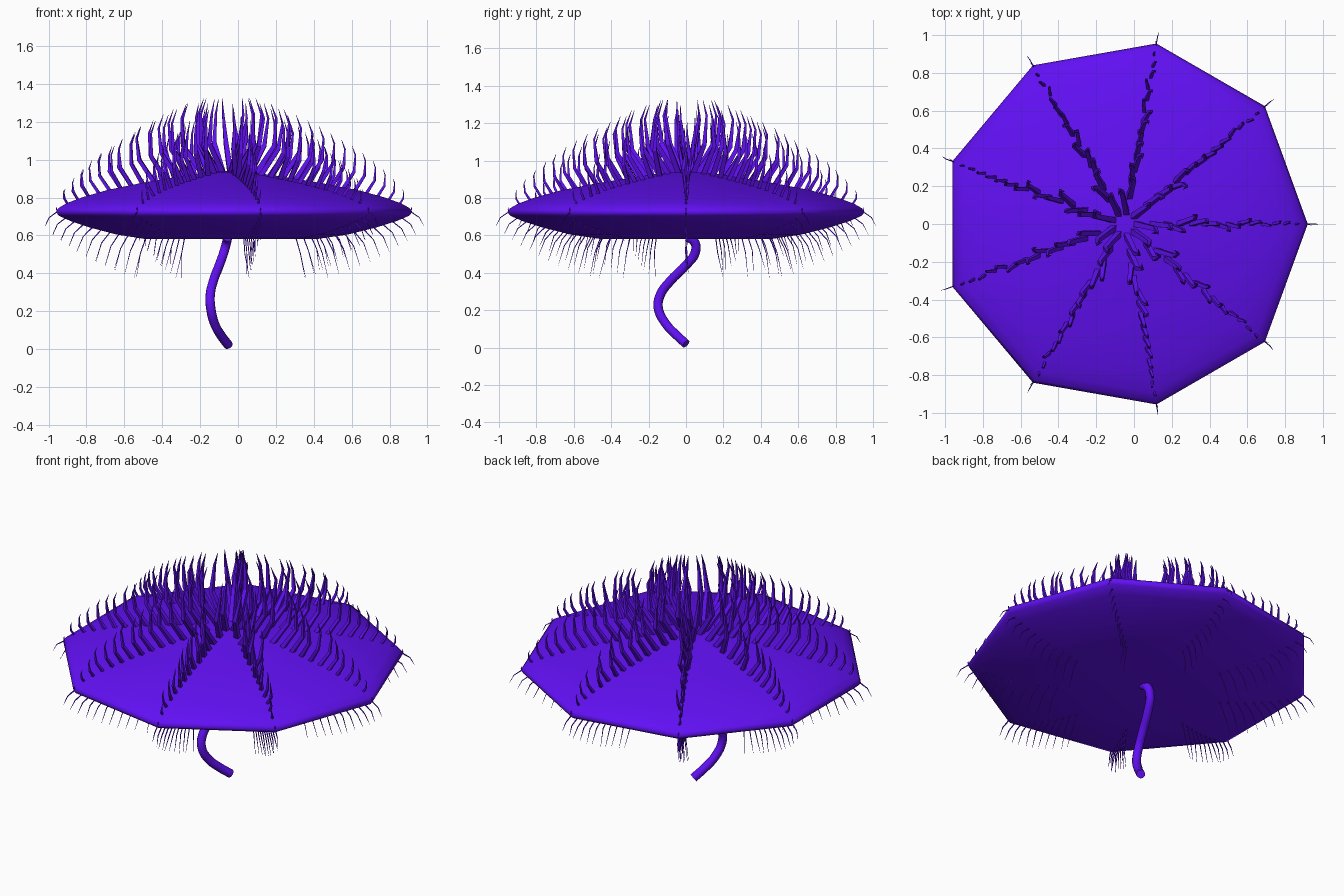
import bpy, bmesh, math, random
from mathutils import Vector

if "Cube" in bpy.data.objects:
    bpy.data.objects.remove(bpy.data.objects["Cube"])

random.seed(4)
CX, RIBS = -0.05, 9

mat = bpy.data.materials.new("violet")
mat.diffuse_color = (0.12, 0.005, 0.9, 1)
mat.use_nodes = True
mat.node_tree.nodes["Principled BSDF"].inputs["Base Color"].default_value = mat.diffuse_color


def finish(bm, name, smooth=True):
    bmesh.ops.recalc_face_normals(bm, faces=bm.faces)
    me = bpy.data.meshes.new(name)
    bm.to_mesh(me)
    bm.free()
    for p in me.polygons:
        p.use_smooth = smooth
    ob = bpy.data.objects.new(name, me)
    bpy.context.collection.objects.link(ob)
    me.materials.append(mat)
    return ob


def tube(bm, pts, radii, sides):
    """Loft a tube through pts, capped at both ends."""
    rings = []
    for i, p in enumerate(pts):
        d = (pts[min(i + 1, len(pts) - 1)] - pts[max(i - 1, 0)]).normalized()
        u = d.orthogonal().normalized() if i == 0 else (u - d * u.dot(d)).normalized()
        v = d.cross(u)
        rings.append([bm.verts.new(p + radii[i] * (u * math.cos(a) + v * math.sin(a)))
                      for a in (2 * math.pi * k / sides for k in range(sides))])
    for a, b in zip(rings, rings[1:]):
        for k in range(sides):
            bm.faces.new((a[k], a[(k + 1) % sides], b[(k + 1) % sides], b[k]))
    bm.faces.new(rings[0])
    bm.faces.new(rings[-1])


# Nine-sided lens cap: profile (radius, z) from apex to underside
TOP = [(0, 0.94), (0.12, 0.935), (0.3, 0.908), (0.5, 0.875), (0.68, 0.84),
       (0.82, 0.802), (0.91, 0.77), (0.955, 0.745), (0.97, 0.725)]
LOW = [(0.955, 0.705), (0.89, 0.677), (0.78, 0.642), (0.63, 0.605), (0.46, 0.58), (0, 0.58)]
bm = bmesh.new()
rings = []
for r, z in TOP + LOW:
    n = 1 if r == 0 else RIBS
    rings.append([bm.verts.new((CX + r * math.cos(2 * math.pi * k / RIBS),
                                r * math.sin(2 * math.pi * k / RIBS), z)) for k in range(n)])
for a, b in zip(rings, rings[1:]):
    for k in range(RIBS):
        j = (k + 1) % RIBS
        quad = [a[k % len(a)], a[j % len(a)], b[j % len(b)], b[k % len(b)]]
        bm.faces.new(list(dict.fromkeys(quad)))
finish(bm, "cap")


def height(profile, r):
    """Interpolate the cap profile at radius r."""
    for (r0, z0), (r1, z1) in zip(profile, profile[1:]):
        if min(r0, r1) <= r <= max(r0, r1):
            return z0 + (z1 - z0) * (r - r0) / (r1 - r0)
    return profile[-1][1]


# Kinked spines along each rib, long in the middle and short at the rim
upper, lower = bmesh.new(), bmesh.new()
for k in range(RIBS):
    ang = 2 * math.pi * k / RIBS
    out = Vector((math.cos(ang), math.sin(ang), 0))
    side = Vector((-out.y, out.x, 0))
    up = Vector((0, 0, 1))
    for i in range(15):
        t = i / 14
        r = 0.06 + 0.9 * t ** 0.9
        size = 0.36 * (1 - t) ** 0.7 + 0.02
        j = random.uniform(-0.12, 0.12)
        p = Vector((CX, 0, height(TOP, r) - 0.01)) + out * r
        knee = p + size * (0.27 * out + 0.42 * up + j * side)
        bend = knee + size * (0.03 * out + 0.4 * up + random.uniform(-0.08, 0.08) * side)
        tip = bend + size * (-0.08 * out + 0.22 * up)
        w = 0.004 + 0.045 * size
        tube(upper, [p, knee, bend, tip], [w, w * 0.8, w * 0.4, 0.001], 4)
    for i in range(11):
        t = i / 10
        r = 0.965 - 0.5 * t
        size = 0.07 + 0.13 * t
        p = Vector((CX, 0, height([TOP[-1]] + LOW, r) + 0.005)) + out * r
        knee = p + size * ((0.6 - 0.45 * t) * out - 0.4 * up)
        tip = knee + size * ((0.35 - 0.2 * t) * out - 0.65 * up + random.uniform(-0.1, 0.1) * side)
        tube(lower, [p, knee, tip], [0.004, 0.003, 0.0007], 4)
finish(upper, "upper_spines", False)
finish(lower, "lower_spines", False)

# Curling stem
path = [(-0.055, 0.01, 0.59), (-0.06, 0.045, 0.565), (-0.075, 0.05, 0.51), (-0.1, 0, 0.44),
        (-0.13, -0.08, 0.36), (-0.147, -0.138, 0.28), (-0.143, -0.148, 0.21),
        (-0.122, -0.11, 0.13), (-0.088, -0.055, 0.07), (-0.05, 0.0, 0.02)]
cu = bpy.data.curves.new("stem_path", 'CURVE')
cu.dimensions = '3D'
cu.bevel_depth = 0.025
cu.bevel_resolution = 3
cu.use_fill_caps = True
cu.resolution_u = 6
sp = cu.splines.new('BEZIER')
sp.bezier_points.add(len(path) - 1)
for b, co in zip(sp.bezier_points, path):
    b.co = co
    b.handle_left_type = b.handle_right_type = 'AUTO'
stem = bpy.data.objects.new("stem", cu)
bpy.context.collection.objects.link(stem)
cu.materials.append(mat)
